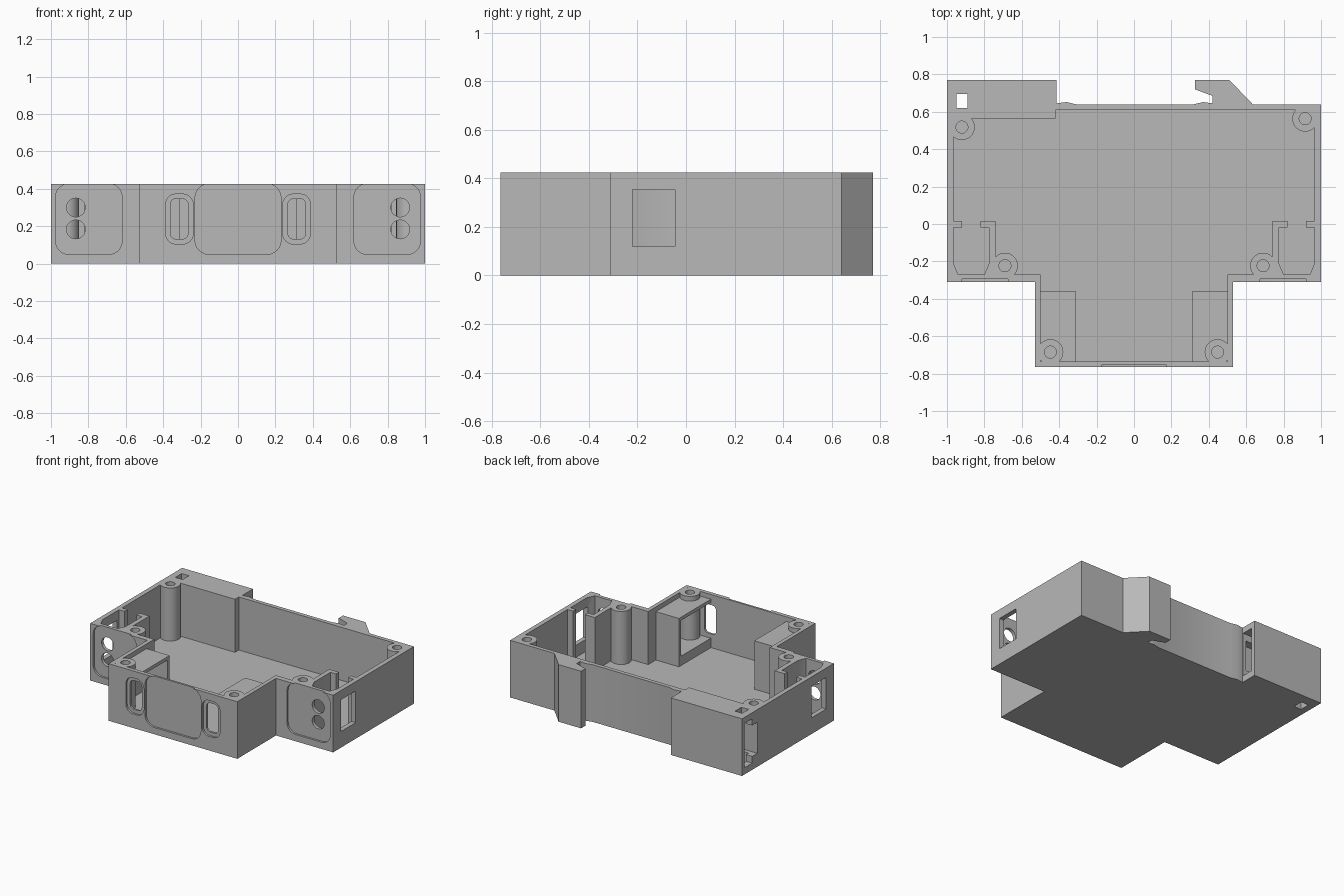
import bpy, math
from mathutils import Vector

cube = bpy.data.objects.get("Cube")
if cube:
    bpy.data.objects.remove(cube, do_unlink=True)

H = 0.425       # case height
FLOOR = 0.03    # floor thickness

grey = bpy.data.materials.new("grey plastic")
grey.use_nodes = True
grey.diffuse_color = (0.48, 0.48, 0.48, 1)
grey.node_tree.nodes["Principled BSDF"].inputs["Base Color"].default_value = grey.diffuse_color


def prism(name, pts, lo, hi, axis="z"):
    """Extrude a 2D outline between lo and hi along an axis."""
    place = {"z": lambda a, b, c: (a, b, c),
             "y": lambda a, b, c: (a, c, b),
             "x": lambda a, b, c: (c, a, b)}[axis]
    n = len(pts)
    verts = [place(a, b, c) for c in (lo, hi) for a, b in pts]
    faces = [list(range(n))[::-1], list(range(n, 2 * n))]
    faces += [[i, (i + 1) % n, (i + 1) % n + n, i + n] for i in range(n)]
    area = sum(pts[i - 1][0] * pts[i][1] - pts[i][0] * pts[i - 1][1] for i in range(n))
    if (area < 0) != (axis == "y"):
        faces = [f[::-1] for f in faces]
    mesh = bpy.data.meshes.new(name)
    mesh.from_pydata(verts, [], faces)
    mesh.materials.append(grey)
    obj = bpy.data.objects.new(name, mesh)
    bpy.context.collection.objects.link(obj)
    return obj


def rect(a0, a1, b0, b1):
    return [(a0, b0), (a1, b0), (a1, b1), (a0, b1)]


def rounded(a0, a1, b0, b1, r, steps=6):
    corners = [(a1 - r, b1 - r), (a0 + r, b1 - r), (a0 + r, b0 + r), (a1 - r, b0 + r)]
    pts = []
    for k, (a, b) in enumerate(corners):
        for i in range(steps + 1):
            t = math.pi / 2 * (k + i / steps)
            pts.append((a + r * math.cos(t), b + r * math.sin(t)))
    return pts


def circle(a, b, r, n=32):
    return [(a + r * math.cos(math.tau * i / n), b + r * math.sin(math.tau * i / n))
            for i in range(n)]


def mirror(pts, s):
    return [(s * a, b) for a, b in pts]


def cut(obj, cutters):
    """Subtract the cutters one after another, then remove them."""
    for c in cutters:
        m = obj.modifiers.new("cut", "BOOLEAN")
        m.operation, m.solver, m.object = "DIFFERENCE", "EXACT", c
    bpy.context.view_layer.update()
    deps = bpy.context.evaluated_depsgraph_get()
    mesh = bpy.data.meshes.new_from_object(obj.evaluated_get(deps))
    obj.modifiers.clear()
    obj.data = mesh
    for c in cutters:
        bpy.data.objects.remove(c, do_unlink=True)


# Case outline with the rear clip block and rail hook
outline = [(-1, -0.31), (-0.53, -0.31), (-0.53, -0.765), (0.53, -0.765),
           (0.53, -0.31), (1, -0.31), (1, 0.64), (0.635, 0.64), (0.51, 0.77),
           (0.325, 0.77), (0.325, 0.72), (0.42, 0.685), (0.42, 0.645),
           (0.37, 0.652), (0.32, 0.64), (-0.31, 0.64), (-0.36, 0.652),
           (-0.415, 0.645), (-0.415, 0.77), (-1, 0.77)]
case = prism("case", outline, 0, H)

# Main cavity
cavity = [(0.5, -0.735), (0.5, -0.27), (0.74, -0.27), (0.74, 0.015),
          (0.965, 0.015), (0.965, 0.61), (-0.42, 0.61), (-0.42, 0.565),
          (-0.965, 0.565), (-0.965, 0.015), (-0.74, 0.015), (-0.74, -0.27),
          (-0.5, -0.27), (-0.5, -0.735)]
cutters = [prism("cavity_cutter", cavity, FLOOR, 1)]

# Clip channel through the rear block, and its small square hole
cutters += [
    prism("channel_cutter", rect(0.65, 0.74, 0.05, 0.38), -1.1, -0.38, "x"),
    prism("channel_step_cutter", rect(0.59, 0.66, 0.1, 0.33), -1.1, -0.44, "x"),
    prism("square_hole_cutter", rect(-0.95, -0.89, 0.62, 0.695), -0.1, 1),
]

# Label recess in the middle of the front
cutters.append(prism("label_cutter", rounded(-0.23, 0.23, 0.05, H + 0.002, 0.075),
                     -0.9, -0.75, "y"))

chamber = [(0.775, -0.02), (0.775, -0.21), (0.8, -0.27), (0.94, -0.27),
           (0.965, -0.21), (0.965, -0.02), (0.92, -0.02), (0.92, 0.03),
           (0.82, 0.03), (0.82, -0.02)]
for s in (-1, 1):
    # Terminal chamber with slot, side window, front recess and wire holes
    cutters.append(prism("chamber_cutter", mirror(chamber, s), FLOOR, 1))
    cutters.append(prism("side_window_cutter", rect(-0.22, -0.045, 0.12, 0.355),
                         *sorted((s * 0.95, s * 1.1)), "x"))
    cutters.append(prism("terminal_recess_cutter",
                         mirror(rounded(0.62, 0.975, 0.05, H + 0.002, 0.07), s),
                         -0.4, -0.295, "y"))
    for z in (0.183, 0.3):
        cutters.append(prism("wire_hole_cutter", circle(s * 0.867, z, 0.05),
                             -0.4, -0.22, "y"))
    # Stepped window beside the label
    cutters.append(prism("socket_recess_cutter",
                         mirror(rounded(0.24, 0.387, 0.105, 0.372, 0.055), s),
                         -0.9, -0.75, "y"))
    cutters.append(prism("socket_hole_cutter",
                         mirror(rounded(0.267, 0.362, 0.132, 0.347, 0.03), s),
                         -0.9, -0.7, "y"))
cut(case, cutters)

# Screw posts in the corners
posts = [(0.915, 0.563), (-0.92, 0.518)]
for s in (-1, 1):
    posts += [(s * 0.69, -0.223), (s * 0.447, -0.685)]
for i, (x, y) in enumerate(posts):
    post = prism(f"screw_post_{i + 1}", circle(x, y, 0.069), 0.01, H)
    cut(post, [prism("screw_hole_cutter", circle(x, y, 0.032), 0.08, 1)])

# Socket housings behind the front windows, open towards the middle
for s, side in ((-1, "right"), (1, "left")):
    plan = mirror(rect(0.31, 0.51, -0.745, -0.36), s)
    housing = prism(f"{side}_socket_housing", plan, 0.01, 0.39)
    cut(housing, [prism("housing_cutter", mirror(rect(0.25, 0.485, -0.8, -0.385), s),
                        0.1, 0.365)])

# Smooth the round surfaces, keep hard edges crisp
bpy.ops.object.select_all(action="DESELECT")
for obj in bpy.context.collection.objects:
    if obj.type == "MESH":
        obj.select_set(True)
        bpy.context.view_layer.objects.active = obj
bpy.ops.object.shade_smooth_by_angle(angle=math.radians(30))
